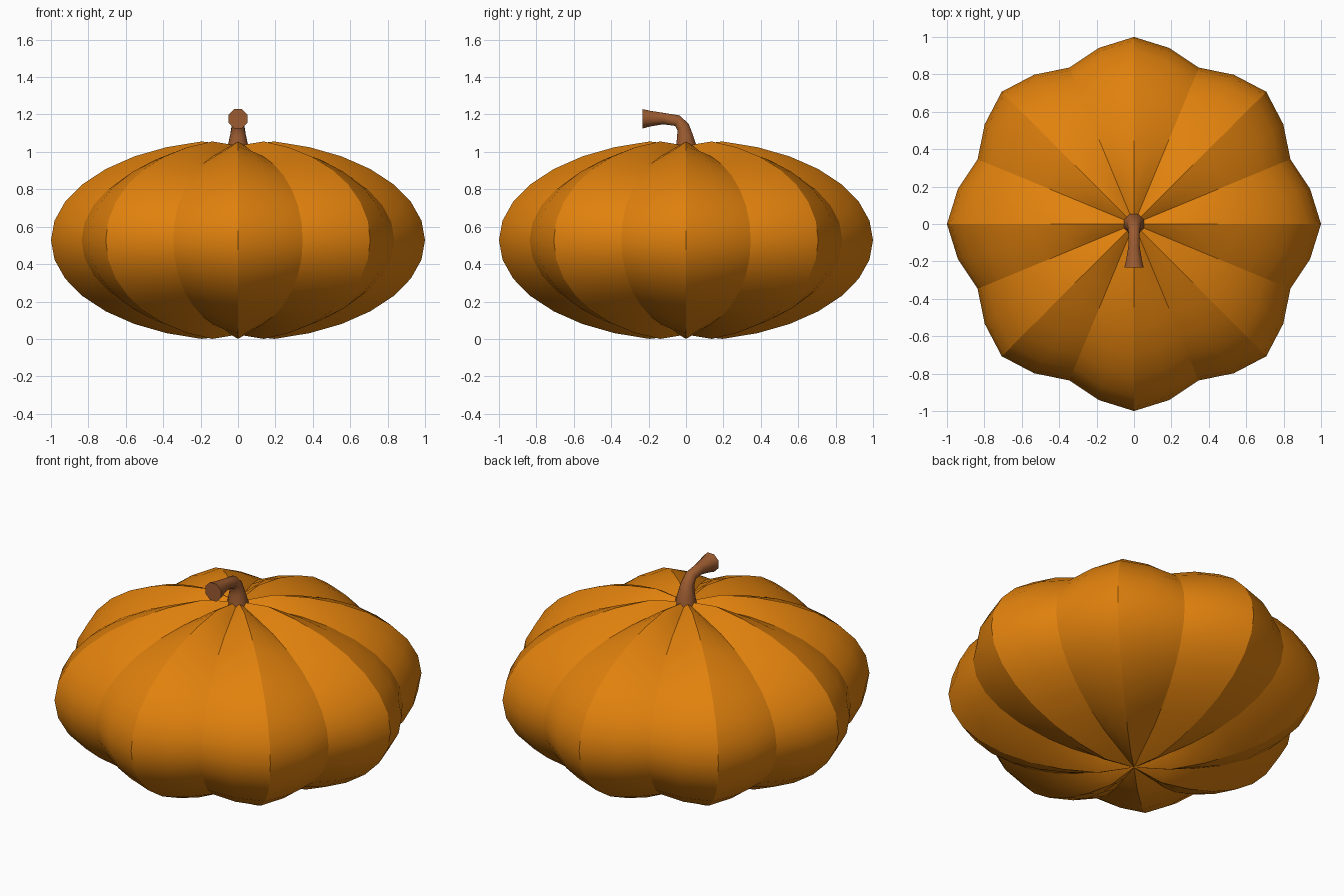
import bpy, bmesh
from math import sin, cos, pi
from mathutils import Vector

cube = bpy.data.objects.get("Cube")
if cube:
    bpy.data.objects.remove(cube)


def material(name, rgb):
    mat = bpy.data.materials.new(name)
    mat.use_nodes = True
    mat.diffuse_color = (*rgb, 1)
    bsdf = mat.node_tree.nodes["Principled BSDF"]
    bsdf.inputs["Base Color"].default_value = (*rgb, 1)
    bsdf.inputs["Roughness"].default_value = 0.8
    return mat


def finish(bm, name, mat):
    bmesh.ops.recalc_face_normals(bm, faces=bm.faces)
    mesh = bpy.data.meshes.new(name)
    bm.to_mesh(mesh)
    bm.free()
    mesh.materials.append(mat)
    obj = bpy.data.objects.new(name, mesh)
    bpy.context.collection.objects.link(obj)
    return obj


def skin(bm, rings):
    """Join neighbouring closed rings with smooth quads."""
    n = len(rings[0])
    for a, b in zip(rings, rings[1:]):
        for i in range(n):
            j = (i + 1) % n
            bm.faces.new((a[i], a[j], b[j], b[i])).smooth = True


def fan(bm, ring, tip):
    for i, v in enumerate(ring):
        bm.faces.new((v, ring[(i + 1) % len(ring)], tip)).smooth = True


# Ribbed body: a flattened sphere whose meridians are pulled in at the grooves
SEGMENTS, BANDS = 32, 16
MID, HALF = 0.528, 0.538
RIB = (1.0, 0.96, 0.905, 0.96)      # ridge, flank, groove, flank
bm = bmesh.new()
rings = []
for k in range(1, BANDS):
    lat = pi * (k / BANDS - 0.5)
    ring = []
    for i in range(SEGMENTS):
        a = 2 * pi * i / SEGMENTS
        s = RIB[i % 4]
        ring.append(bm.verts.new((s * cos(lat) * cos(a), s * cos(lat) * sin(a),
                                  MID + s * HALF * sin(lat))))
    rings.append(ring)
skin(bm, rings)
poles = [bm.verts.new((0, 0, MID + d * 0.505)) for d in (-1, 1)]
fan(bm, rings[0], poles[0])
fan(bm, rings[-1], poles[1])

# Crisp creases along every ridge and groove
for i in range(0, SEGMENTS, 2):
    line = [poles[0]] + [r[i] for r in rings] + [poles[1]]
    for a, b in zip(line, line[1:]):
        bm.edges.get((a, b)).smooth = False
finish(bm, "pumpkin_body", material("pumpkin orange", (0.75, 0.22, 0.004)))

# Bent stem: (y, z, radius) along its centre line, flaring at both ends
PATH = [(0, 0.99, 0.063), (0, 1.04, 0.057), (-0.006, 1.09, 0.045),
        (-0.016, 1.133, 0.037), (-0.045, 1.167, 0.033), (-0.12, 1.178, 0.033),
        (-0.19, 1.178, 0.045), (-0.232, 1.177, 0.056)]
SIDES = 8
bm = bmesh.new()
centres = [Vector((0, y, z)) for y, z, r in PATH]
side = Vector((1, 0, 0))
rings = []
for k, c in enumerate(centres):
    along = centres[min(k + 1, len(PATH) - 1)] - centres[max(k - 1, 0)]
    if k in (0, len(PATH) - 1):
        along = Vector((0, 0, 1)) if k == 0 else Vector((0, -1, 0))
    up = along.normalized().cross(side)
    r = PATH[k][2]
    angles = [2 * pi * (i + 0.5) / SIDES for i in range(SIDES)]
    rings.append([bm.verts.new(c + r * (cos(a) * side + sin(a) * up)) for a in angles])
skin(bm, rings)
for ring in (rings[0], rings[-1]):
    cap = bm.faces.new(ring)
    for e in cap.edges:
        e.smooth = False
finish(bm, "stem", material("stem brown", (0.33, 0.105, 0.03)))
